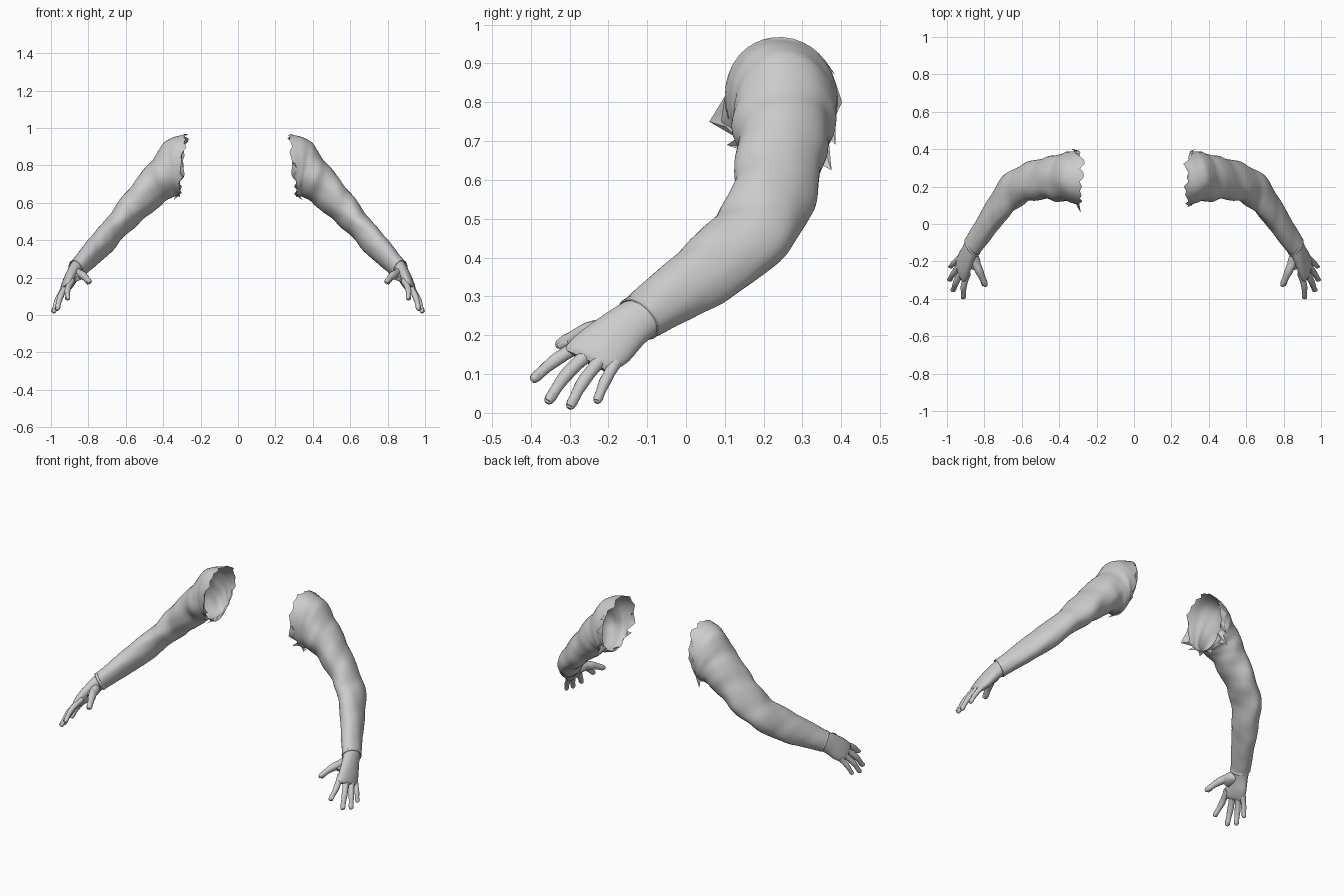
import bpy, bmesh, math, random
from mathutils import Vector as V

if "Cube" in bpy.data.objects:
    bpy.data.objects.remove(bpy.data.objects["Cube"])

grey = bpy.data.materials.new("soft grey")
grey.diffuse_color = (0.6, 0.6, 0.6, 1)
grey.use_nodes = True
grey.node_tree.nodes["Principled BSDF"].inputs["Base Color"].default_value = grey.diffuse_color

# Each ring: centre, back-pointing half axis, top-pointing half axis
SLEEVE = [
    ((.297, .245, .805), (0, .145, -.01), (-.02, .005, .165)),
    ((.345, .25, .782), (0, .135, -.015), (.033, .005, .152)),
    ((.398, .25, .737), (0, .125, -.015), (.05, 0, .105)),
    ((.475, .242, .665), (0, .112, -.018), (.055, 0, .08)),
    ((.57, .222, .56), (0, .104, -.025), (.052, 0, .061)),
    ((.65, .180, .475), (.02, .092, -.045), (.048, .008, .046)),
    ((.725, .088, .387), (.015, .07, -.06), (.045, .02, .043)),
    ((.795, -.015, .315), (.015, .055, -.055), (.04, .02, .035)),
    ((.865, -.12, .243), (.01, .045, -.042), (.036, .02, .028)),
]
PALM = [
    ((.855, -.10, .255), (.01, .041, -.039), (.033, .018, .026)),
    ((.880, -.15, .222), (.012, .046, -.040), (.030, .012, .022)),
    ((.906, -.205, .175), (.018, .060, -.038), (.028, -.003, .017)),
    ((.922, -.242, .145), (.02, .062, -.031), (.022, -.008, .012)),
    ((.928, -.256, .133), (.016, .054, -.027), (.012, -.005, .007)),
]
# Muscle between palm and thumb
WEB = [
    ((.872, -.125, .240), (.010, .020, -.02), (.02, .01, .016)),
    ((.862, -.165, .220), (.022, .022, -.025), (.026, -.002, .020)),
    ((.856, -.205, .207), (.032, .018, -.022), (.018, -.008, .016)),
    ((.858, -.238, .196), (.026, .010, -.014), (.010, -.004, .009)),
]
# Digits: base, middle joint, tip, base radius
DIGITS = {
    "index_finger": ((.890, -.262, .182), (.911, -.337, .135), (.910, -.394, .086), .0195),
    "middle_finger": ((.916, -.245, .160), (.950, -.310, .096), (.966, -.355, .030), .0200),
    "ring_finger": ((.930, -.216, .143), (.966, -.266, .078), (.985, -.299, .016), .0190),
    "little_finger": ((.933, -.182, .130), (.964, -.210, .078), (.981, -.229, .030), .0170),
    "thumb": ((.866, -.165, .224), (.828, -.250, .211), (.794, -.326, .176), .029),
}


def spline(pts, steps):
    """Catmull-Rom through a list of vectors."""
    p = [2 * pts[0] - pts[1]] + pts + [2 * pts[-1] - pts[-2]]
    out = []
    for i in range(1, len(p) - 2):
        a, b, c, d = p[i - 1:i + 3]
        for k in range(steps):
            t = k / steps
            out.append(.5 * (2 * b + (c - a) * t + (2 * a - 5 * b + 4 * c - d) * t * t
                             + (3 * b - a - 3 * c + d) * t ** 3))
    return out + [pts[-1]]


def smooth_rings(rings, steps):
    return list(zip(*[spline([V(r[i]) for r in rings], steps) for i in range(3)]))


def skin(name, rings, n, side, caps=(False, False), fold=None, torn=0, flaps=()):
    """Loft elliptical rings into a tube, mirrored by the sign of side."""
    bm = bmesh.new()
    loops = []
    for i, (c, s, u) in enumerate(rings):
        loop = []
        for j in range(n):
            a = math.tau * j / n
            f = 1 + (fold(i / (len(rings) - 1), a) if fold else 0)
            p = c + (s * math.cos(a) + u * math.sin(a)) * f
            if torn and i == 0:
                p.x += random.uniform(-torn, torn)
            loop.append(bm.verts.new((p.x * side, p.y, p.z)))
        loops.append(loop)
    for a, b in zip(loops, loops[1:]):
        for j in range(n):
            k = (j + 1) % n
            bm.faces.new((a[j], a[k], b[k], b[j]))
    if caps[0]:
        bm.faces.new(loops[0][::-1])
    if caps[1]:
        bm.faces.new(loops[-1])
    # Ragged cloth points fanned out from the torn edge
    for j, span, tip in flaps:
        v = bm.verts.new((tip[0] * side, tip[1], tip[2]))
        for k in range(j, j + span):
            bm.faces.new((loops[0][(k + 1) % n], loops[0][k % n], v))
    bmesh.ops.recalc_face_normals(bm, faces=bm.faces[:])
    me = bpy.data.meshes.new(name)
    bm.to_mesh(me)
    bm.free()
    me.materials.append(grey)
    ob = bpy.data.objects.new(name, me)
    bpy.context.collection.objects.link(ob)
    bpy.ops.object.select_all(action='DESELECT')
    ob.select_set(True)
    bpy.context.view_layer.objects.active = ob
    bpy.ops.object.shade_smooth_by_angle(angle=math.radians(40))
    return ob


def cloth(t, a):
    """Soft cloth folds, strongest around the elbow."""
    elbow = math.exp(-((t - .5) / .22) ** 2)
    front = max(0, -math.cos(a))
    fade = min(1, t * 6)
    return (fade * (.015 + .025 * elbow) * math.sin(38 * t + 2.2 * math.sin(a + 1))
            + .014 * math.sin(3 * a + 17 * t)
            + fade * .015 * math.sin(5 * a - 29 * t) * math.sin(2 * a + 47 * t)
            + .05 * front * math.exp(-((t - .29) / .04) ** 2)
            - .05 * front * math.exp(-((t - .37) / .04) ** 2))


def digit(name, base, mid, tip, r, side):
    path = spline([V(base), V(mid), V(tip)], 6)
    thumb = name == "thumb"
    wide = V((.5, .1, .85)) if thumb else V((.25, .85, -.45))
    taper = .45 if thumb else .3
    rings = []
    for i, c in enumerate(path):
        t = (path[min(i + 1, 12)] - path[max(i - 1, 0)]).normalized()
        s = (wide - t * wide.dot(t)).normalized()
        k = i / 12
        # Slimmer towards the end, swelling at the joints
        w = r * (1 - taper * k + .04 * math.cos(k * 4 * math.pi))
        if i == 12:
            w *= .8
        rings.append((c, s * w, t.cross(s) * w * .92))
    t = (path[12] - path[11]).normalized()
    c, s, u = rings[-1]
    rings.append((c + t * r * .3, s * .55, u * .55))
    skin(name, rings, 12, side, (True, True))
    # Nail plate on the back of the fingertip
    s, u = rings[11][1], rings[11][2]
    if u.x < 0:
        u = -u
    nail = [(path[i] + u * .88, s * w, u * .25) for i, w in ((10, .35), (11, .6), (12, .55))]
    skin(name + "_nail", nail, 8, side, (True, True))


for side, tag in ((1, "left"), (-1, "right")):
    random.seed(4 + side)
    n = 36
    # Cloth points: lower back, rear, front and underarm
    flaps = [(30, 3, (.355, .375, .625)), (33, 2, (.34, .385, .69)), (35, 3, (.335, .402, .80)),
             (3, 2, (.32, .385, .87)), (18, 4, (.285, .06 if side < 0 else .09, .75)),
             (22, 2, (.30, .105, .69)), (25, 2, (.33, .17, .635)), (27, 2, (.345, .25, .615))]
    skin("sleeve_" + tag, smooth_rings(SLEEVE, 8), n, side, fold=cloth, torn=.016, flaps=flaps)
    # Thin hem at the cuff
    c, s, u = [V(v) for v in SLEEVE[-1]]
    d = V((.57, -.64, -.5))
    hem = [(c + d * o, s * f, u * f) for o, f in
           ((-.012, .99), (-.010, 1.025), (.004, 1.035), (.006, .99), (.0, .9))]
    skin("cuff_" + tag, hem, 28, side)
    skin("palm_" + tag, smooth_rings(PALM, 4), 24, side, (False, True))
    skin("thumb_web_" + tag, smooth_rings(WEB, 4), 16, side, (True, True))
    for name, (b, m, t, r) in DIGITS.items():
        digit(name, b, m, t, r, side)
